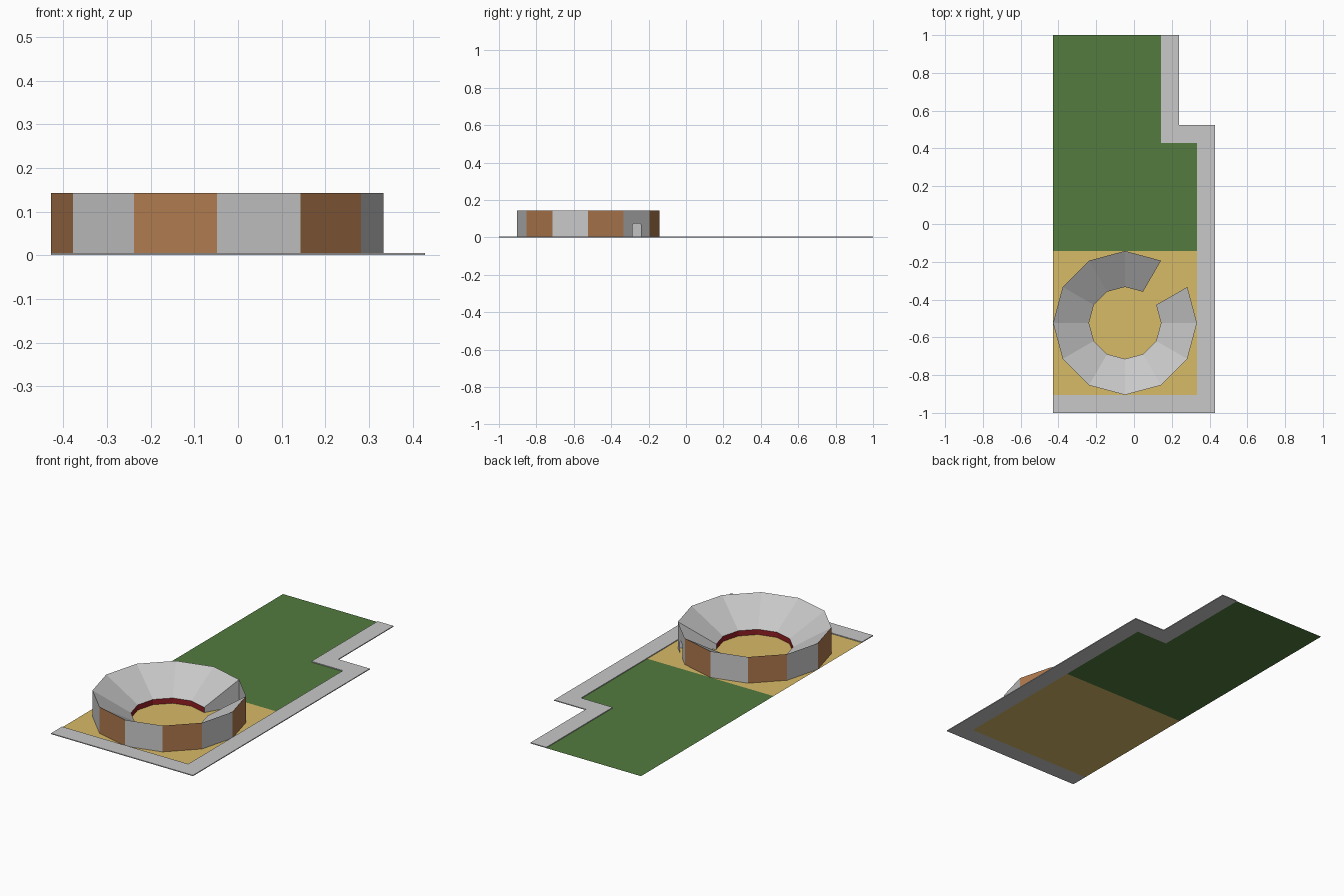
import bpy
import bmesh
from math import cos, sin, radians

if "Cube" in bpy.data.objects:
    bpy.data.objects.remove(bpy.data.objects["Cube"])

U = 2 / 21                      # grid module
SIDES = 12
CX, CY = -0.5, -5.5             # arena centre, in modules
R_OUT, R_IN = 4, 2
HEIGHT, RIM = 1.5, 0.3
GATE = 1                        # ring segment left open for the entrance


def material(name, rgb):
    lin = [((c / 255 + 0.055) / 1.055) ** 2.4 for c in rgb] + [1]
    m = bpy.data.materials.new(name)
    m.use_nodes = True
    m.diffuse_color = lin
    bsdf = m.node_tree.nodes["Principled BSDF"]
    bsdf.inputs["Base Color"].default_value = lin
    bsdf.inputs["Roughness"].default_value = 0.9
    return m


grey = material("concrete grey", (200, 200, 200))
brown = material("brick brown", (174, 121, 78))
red = material("barrier red", (145, 30, 34))
green = material("grass green", (83, 123, 62))
sand = material("sand yellow", (215, 186, 103))


def build(name, faces, mats, pick=lambda i: 0, height=0):
    """Make an object from polygons in modules, optionally extruded upwards."""
    bm = bmesh.new()
    for i, pts in enumerate(faces):
        f = bm.faces.new([bm.verts.new([c * U for c in p]) for p in pts])
        f.material_index = pick(i)
    if height:
        top = bmesh.ops.extrude_face_region(bm, geom=bm.faces[:])
        verts = [g for g in top["geom"] if isinstance(g, bmesh.types.BMVert)]
        bmesh.ops.translate(bm, verts=verts, vec=(0, 0, height * U))
        bmesh.ops.recalc_face_normals(bm, faces=bm.faces[:])
    bmesh.ops.remove_doubles(bm, verts=bm.verts[:], dist=1e-5)
    mesh = bpy.data.meshes.new(name)
    bm.to_mesh(mesh)
    bm.free()
    for m in mats:
        mesh.materials.append(m)
    obj = bpy.data.objects.new(name, mesh)
    bpy.context.collection.objects.link(obj)
    return obj


def flat(points):
    return [(x, y, 0) for x, y in points]


def ring(i, r, z):
    a = radians(360 / SIDES * i)
    return (CX + r * cos(a), CY + r * sin(a), z)


def band(i, r0, z0, r1, z1):
    return [ring(i, r0, z0), ring(i + 1, r0, z0), ring(i + 1, r1, z1), ring(i, r1, z1)]


# Ground areas
build("sand_ground", [flat([(-4.5, -9.5), (3.5, -9.5), (3.5, -1.5), (-4.5, -1.5)])], [sand])
build("lawn", [flat([(-4.5, -1.5), (3.5, -1.5), (3.5, 4.5), (1.5, 4.5),
                     (1.5, 10.5), (-4.5, 10.5)])], [green])

# Slightly raised pavement along the front and the stepped side
build("pavement", [flat([(-4.5, -10.5), (4.5, -10.5), (4.5, 5.5), (2.5, 5.5), (2.5, 10.5),
                         (1.5, 10.5), (1.5, 4.5), (3.5, 4.5), (3.5, -9.5), (-4.5, -9.5)])],
      [grey], height=0.05)

# Outer wall with alternating panels
closed = [i for i in range(SIDES) if i != GATE]
build("outer_wall", [band(i, R_OUT, 0, R_OUT, HEIGHT) for i in closed],
      [brown, grey], lambda n: closed[n] % 2)

# Entrance panel with an arched doorway
a, b = ring(GATE, R_OUT, 0), ring(GATE + 1, R_OUT, 0)


def on_panel(t, z):
    return (a[0] + (b[0] - a[0]) * t, a[1] + (b[1] - a[1]) * t, z)


outline = [(0, 0), (0.33, 0), (0.33, 0.68), (0.38, 0.78), (0.62, 0.78),
           (0.67, 0.68), (0.67, 0), (1, 0), (1, HEIGHT), (0, HEIGHT)]
build("entrance_wall", [[on_panel(t, z) for t, z in outline]], [grey])

# Sloping stands and the low barrier around the sand
build("stands", [band(i, R_IN, RIM, R_OUT, HEIGHT)[::-1][::-1] for i in closed], [grey])
build("inner_barrier", [band(i, R_IN, 0, R_IN, RIM)[::-1] for i in closed], [red])

# End walls of the stands beside the entrance passage
ends = [[ring(i, R_IN, 0), ring(i, R_OUT, 0), ring(i, R_OUT, HEIGHT), ring(i, R_IN, RIM)]
        for i in (GATE, GATE + 1)]
build("stand_end_walls", [ends[0][::-1], ends[1]], [grey])
